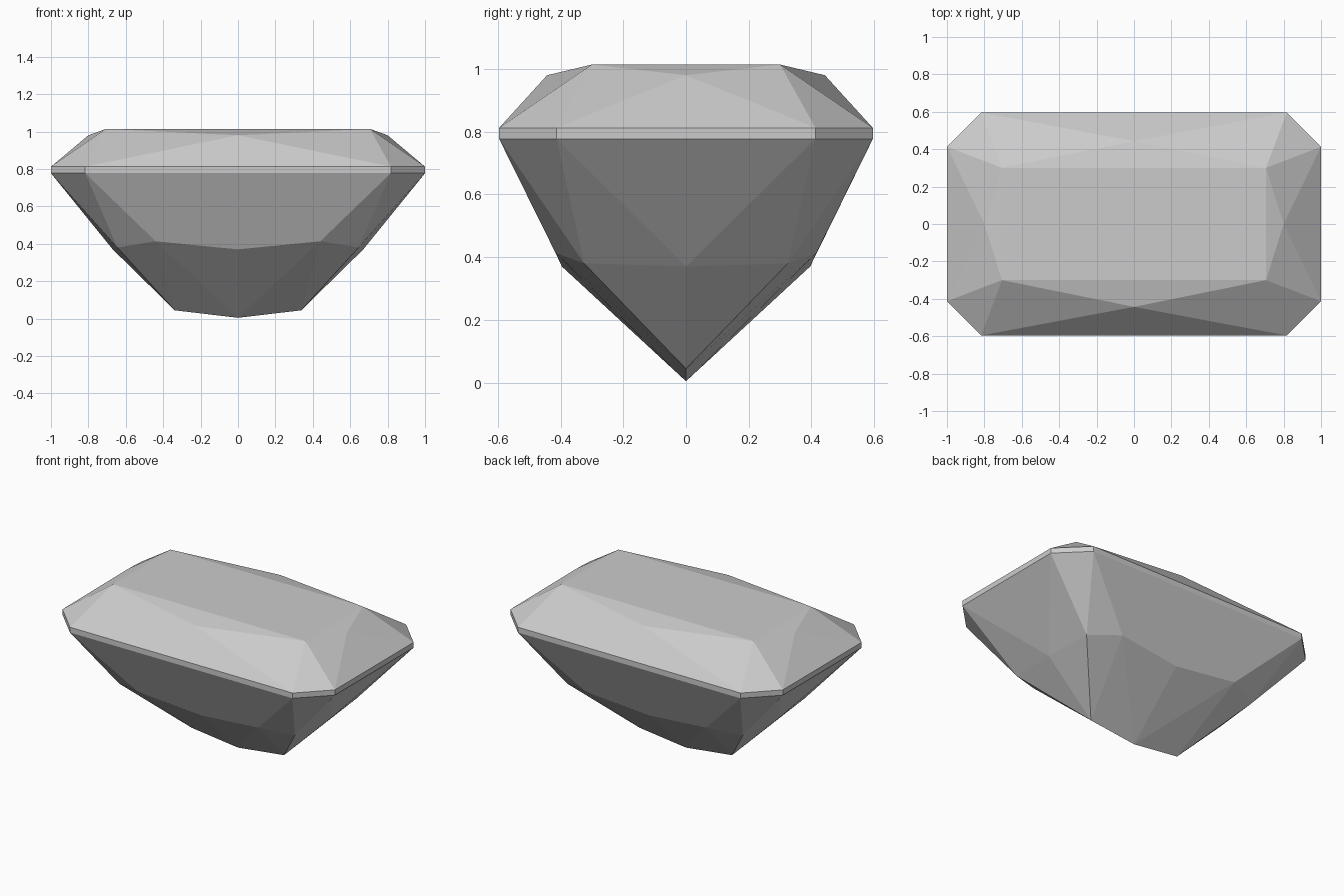
import bpy
import bmesh
from math import radians

cube = bpy.data.objects.get("Cube")
if cube:
    bpy.data.objects.remove(cube, do_unlink=True)

# Single grey stone colour
GREY = (0.6, 0.6, 0.6, 1.0)
stone = bpy.data.materials.new("grey stone")
stone.use_nodes = True
stone.diffuse_color = GREY
stone.node_tree.nodes["Principled BSDF"].inputs["Base Color"].default_value = GREY


def mirrored(points):
    """Every point reflected across both vertical planes, without repeats."""
    return sorted({(sx * x + 0.0, sy * y + 0.0, z)
                   for x, y, z in points for sx in (1, -1) for sy in (1, -1)})


# One quarter of the cut: the facet corners of each layer
table = [(0.706, 0.30, 1.014)]
crown = [(0, 0.443, 0.98), (0.80, 0, 0.98)]
girdle = [(x, y, z) for z in (0.812, 0.777) for x, y in ((0.817, 0.596), (1.0, 0.413))]
pavilion = [(0, 0.396, 0.37), (0.44, 0.416, 0.413), (0.645, 0.325, 0.38), (0.67, 0, 0.37)]
keel = [(0.338, 0, 0.044), (0, 0, 0.004)]

# The stone is convex, so its facets are the hull of those corners
bm = bmesh.new()
for co in mirrored(table + crown + girdle + pavilion + keel):
    bm.verts.new(co)
bmesh.ops.convex_hull(bm, input=bm.verts)
bmesh.ops.dissolve_limit(bm, angle_limit=radians(0.5), verts=bm.verts, edges=bm.edges)
bmesh.ops.recalc_face_normals(bm, faces=bm.faces)

mesh = bpy.data.meshes.new("faceted_gem")
bm.to_mesh(mesh)
bm.free()
mesh.materials.append(stone)
gem = bpy.data.objects.new("faceted_gem", mesh)
bpy.context.collection.objects.link(gem)
